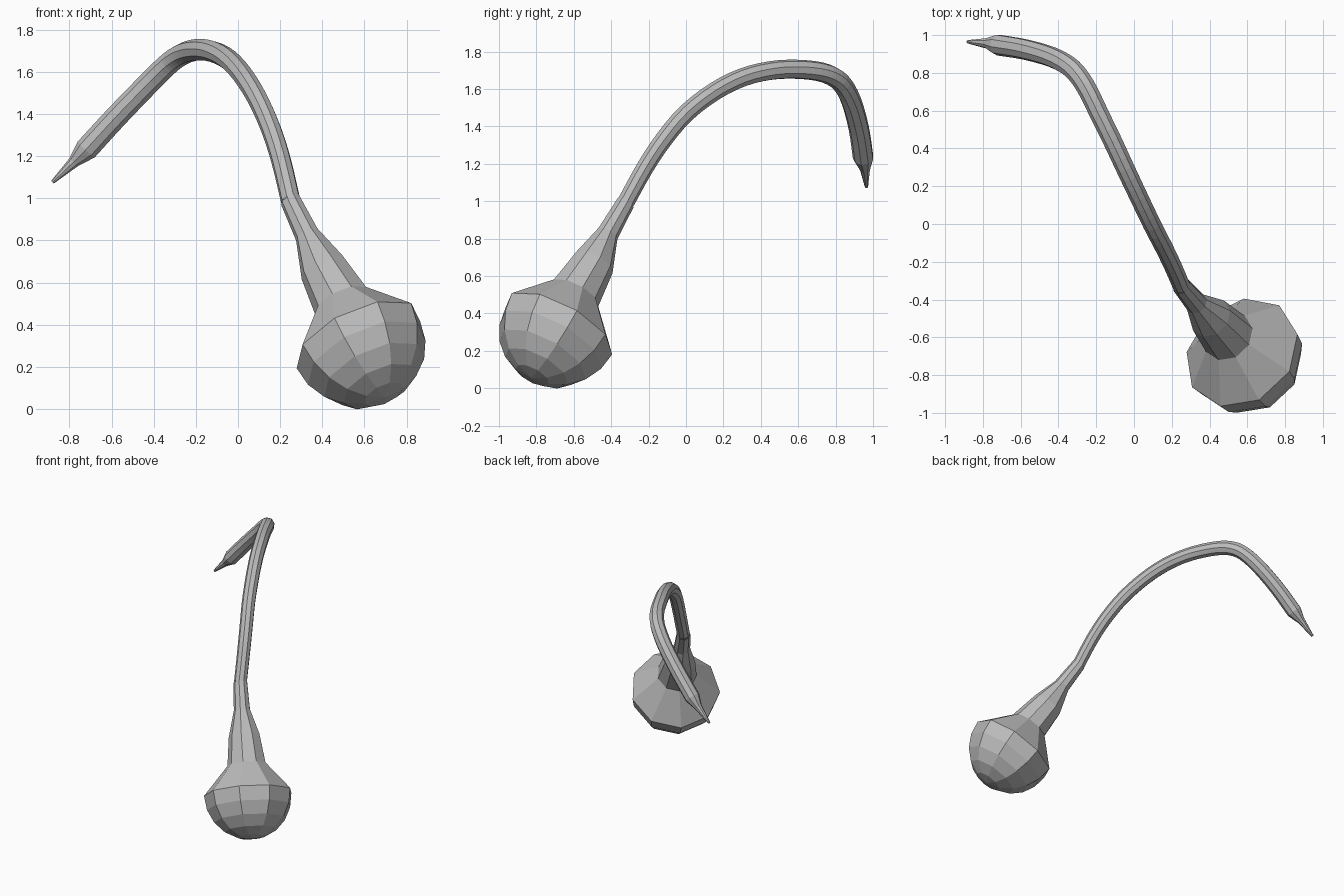
import bpy, bmesh, math
from mathutils import Vector

if "Cube" in bpy.data.objects:
    bpy.data.objects.remove(bpy.data.objects["Cube"], do_unlink=True)

SIDES = 9
AXIS = Vector((-0.38, 0.44, 0.815)).normalized()     # bulb axis, towards the neck
RIM = Vector((0.57, -0.68, 0.33))                    # centre of the bulb's rim
RIM_RADIUS = 0.322
BOWL_DEPTH = 0.337
BOWL_ROWS = 5

grey = bpy.data.materials.new("grey")
grey.use_nodes = True
colour = (0.5, 0.5, 0.5, 1)
grey.diffuse_color = colour
grey.node_tree.nodes["Principled BSDF"].inputs["Base Color"].default_value = colour


def tangents(points):
    """Direction of the path at each point."""
    last = len(points) - 1
    return [(points[min(i + 1, last)] - points[max(i - 1, 0)]).normalized()
            for i in range(last + 1)]


def sweep(name, points, radii, dirs, side, cap_start=False, cap_end=False):
    """Skin rings of vertices along a path without twisting; return the last side vector."""
    bm = bmesh.new()
    rings = []
    previous = dirs[0]
    for p, r, d in zip(points, radii, dirs):
        side = previous.rotation_difference(d) @ side
        side = (side - d * side.dot(d)).normalized()
        previous = d
        up = d.cross(side)
        angles = [math.tau * k / SIDES for k in range(SIDES)]
        rings.append([bm.verts.new(p + r * (math.cos(a) * side + math.sin(a) * up))
                      for a in angles])
    for a, b in zip(rings, rings[1:]):
        for k in range(SIDES):
            j = (k + 1) % SIDES
            bm.faces.new((a[k], a[j], b[j], b[k]))
    if cap_start:
        bm.faces.new(rings[0][::-1])
    if cap_end:
        bm.faces.new(rings[-1])
    mesh = bpy.data.meshes.new(name)
    bm.to_mesh(mesh)
    bm.free()
    mesh.materials.append(grey)
    bpy.context.collection.objects.link(bpy.data.objects.new(name, mesh))
    return side


def smooth_path(points, steps):
    """Catmull-Rom curve through the points."""
    out = []
    ext = [2 * points[0] - points[1]] + points + [2 * points[-1] - points[-2]]
    for a, b, c, d in zip(ext, ext[1:], ext[2:], ext[3:]):
        for s in range(steps):
            t = s / steps
            out.append(0.5 * (2 * b + (c - a) * t + (2 * a - 5 * b + 4 * c - d) * t ** 2
                              + (3 * b - a - 3 * c + d) * t ** 3))
    return out + [points[-1]]


# Bulb: faceted bowl below the rim, then a cone and a tapering neck
points, radii, dirs = [], [], []
for row in range(BOWL_ROWS + 1):
    a = math.pi / 2 * (1 - row / BOWL_ROWS)
    points.append(RIM - AXIS * BOWL_DEPTH * math.sin(a))
    radii.append(max(RIM_RADIUS * math.cos(a), 0.002))
    dirs.append(AXIS)
neck = [Vector(p) for p in ((0.497, -0.595, 0.503), (0.405, -0.495, 0.667),
                            (0.33, -0.42, 0.825), (0.25, -0.325, 0.99))]
points += neck
radii += [0.142, 0.115, 0.06, 0.05]
dirs += [AXIS] + tangents(neck)[1:]
side = sweep("bulb_and_neck", points, radii, dirs, Vector((0.25, -0.10, 0.17)), cap_start=True)

# Stem: long arch that bends sharply and hangs down at the back
path = smooth_path([Vector(p) for p in (
    (0.25, -0.325, 0.99), (0.205, -0.22, 1.18), (0.157, -0.12, 1.33), (0.095, 0, 1.47),
    (0.023, 0.15, 1.585), (-0.048, 0.3, 1.66), (-0.118, 0.45, 1.697), (-0.182, 0.58, 1.705),
    (-0.24, 0.70, 1.695), (-0.29, 0.78, 1.67), (-0.345, 0.835, 1.625), (-0.44, 0.885, 1.53),
    (-0.58, 0.925, 1.385), (-0.72, 0.948, 1.232))], 3)
count = len(path) - 1
dirs = tangents(path)
side = sweep("stem", path, [0.047 + 0.009 * i / count for i in range(count + 1)], dirs, side)

# Tip: narrow point at the end of the stem
tip = [path[-1], Vector((-0.78, 0.957, 1.172)), Vector((-0.88, 0.965, 1.077))]
sweep("tip", tip, [0.056, 0.028, 0.009], [dirs[-1]] + tangents(tip)[1:], side, cap_end=True)
